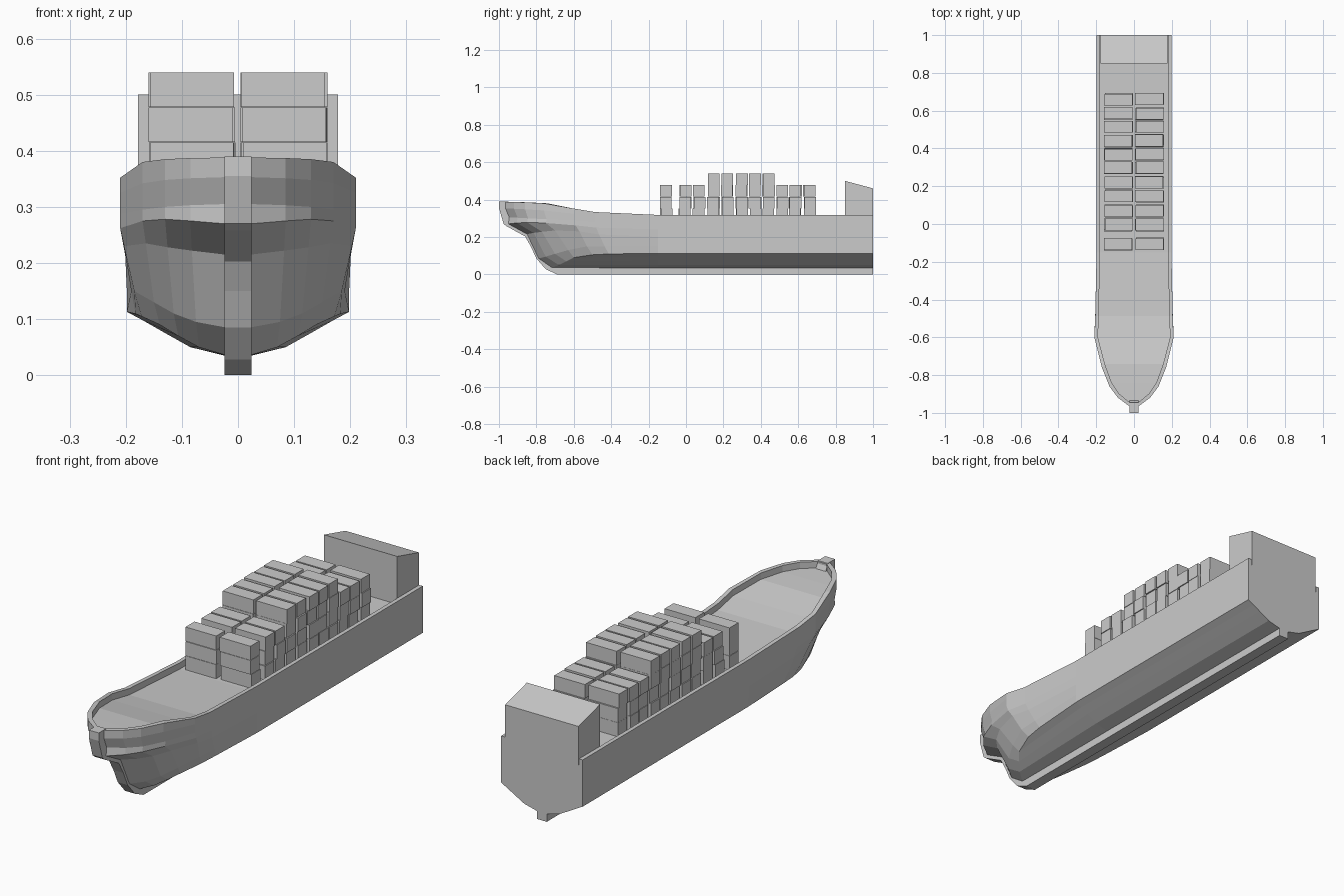
import bpy, bmesh, random
from mathutils import Vector

if "Cube" in bpy.data.objects:
    bpy.data.objects.remove(bpy.data.objects["Cube"])

random.seed(4)
grey = bpy.data.materials.new("light_grey")
grey.diffuse_color = (0.6, 0.6, 0.6, 1)
grey.use_nodes = True
grey.node_tree.nodes["Principled BSDF"].inputs["Base Color"].default_value = grey.diffuse_color


def make_object(name, bm):
    bmesh.ops.remove_doubles(bm, verts=bm.verts, dist=0.0005)
    bmesh.ops.recalc_face_normals(bm, faces=bm.faces)
    mesh = bpy.data.meshes.new(name)
    bm.to_mesh(mesh)
    bm.free()
    mesh.materials.append(grey)
    obj = bpy.data.objects.new(name, mesh)
    bpy.context.collection.objects.link(obj)
    return obj


def face(bm, points):
    bm.faces.new([bm.verts.new(p) for p in points])


def strip(bm, a, b):
    for i in range(len(a) - 1):
        face(bm, (a[i], a[i + 1], b[i + 1], b[i]))


def extrude_profile(name, profile, half_width):
    """Extrude a (y, z) outline symmetrically along x."""
    bm = bmesh.new()
    left = [(-half_width, y, z) for y, z in profile]
    right = [(half_width, y, z) for y, z in profile]
    face(bm, left)
    face(bm, right)
    strip(bm, left + left[:1], right + right[:1])
    return make_object(name, bm)


# Hull waterlines from rim to bottom: bow y, bow z, widest x, midship z
COLS = (0.024, 0.085, 0.13, 0.17, 0.21)
LEVELS = [
    ((-.965, -.92, -.86, -.76, -.60), (.388, .387, .385, .380, .352), .21, .318),
    ((-.965, -.92, -.86, -.76, -.60), (.353, .351, .348, .342, .325), .21, .300),
    ((-.945, -.90, -.845, -.745, -.60), (.305, .303, .300, .295, .288), .21, .270),
    ((-.950, -.905, -.85, -.75, -.59), (.270, .275, .278, .275, .262), .21, .240),
    ((-.850, -.815, -.77, -.70, -.57), (.215, .222, .228, .235, .230), .203, .200),
    ((-.790, -.75, -.70, -.63, -.53), (.085, .095, .110, .130, .150), .185, .150),
    ((-.720, -.68, -.64, -.60, -.50), (.035, .050, .070, .090, .105), .172, .113),
]
BEAM, MID_Y = 0.198, -0.15


def waterline(ys, zs, wide, mid_z):
    row = [Vector((x * wide / .21, y, z)) for x, y, z in zip(COLS, ys, zs)]
    last = row[-1]
    knee = Vector((last.x + (BEAM - last.x) * .4, last.y + (MID_Y - last.y) * .25,
                   last.z + (mid_z - last.z) * .55))
    return ([Vector((0, ys[0], zs[0]))] + row +
            [knee, Vector((BEAM, MID_Y, mid_z)), Vector((BEAM, 1, mid_z))])


rows = [waterline(*level) for level in LEVELS]
bm = bmesh.new()
for upper, lower in zip(rows, rows[1:]):
    strip(bm, upper, lower)

# Hull bottom: long strips from the bow to the stern
bottom = rows[-1]
section = [(0, .035), (.024, .035), (.085, .05), (.135, .078), (.17, .098), (BEAM, .113)]
mid = [Vector((x, MID_Y, z)) for x, z in section]
stern = [Vector((x, 1, z)) for x, z in section]
strip(bm, bottom[:5], mid[:5])
face(bm, (bottom[4], bottom[5], bottom[6], mid[5], mid[4]))
strip(bm, mid, stern)

# Rim, inside of the bulwark and deck
inner = []
for i, p in enumerate(rows[0]):
    back = .02 if i < 5 else 0
    inner.append(Vector((p.x * .91, p.y + back, p.z)))
deck = [p - Vector((0, 0, .028)) for p in inner]
centre = [Vector((0, p.y, p.z)) for p in deck]
strip(bm, rows[0], inner)
strip(bm, inner, deck)
strip(bm, deck, centre)

# Transom
face(bm, [centre[-1], deck[-1], inner[-1]] + [r[-1] for r in rows] + stern[-2::-1])
hull = make_object("hull", bm)
mirror = hull.modifiers.new("mirror", "MIRROR")
mirror.use_clip = True

# Keel and stem bar
extrude_profile("keel_and_stem", [
    (-1, .39), (-1, .355), (-.975, .27), (-.96, .258), (-.86, .203), (-.83, .15),
    (-.80, .085), (-.75, .028), (-.69, 0), (1, 0), (1, .035), (-.65, .037),
    (-.73, .1), (-.80, .215), (-.90, .285), (-.95, .39)], .024)

# Bridge house with sloping roof
extrude_profile("bridge_house", [(.85, .29), (1, .29), (1, .46), (.85, .5)], .178)

# Container stacks, two columns, taller in the middle
ROWS_Y = (-.105, -.005, .07, .148, .222, .297, .37, .442, .515, .585, .66)
TIER = 0.0625
bm = bmesh.new()
for n, y in enumerate(ROWS_Y):
    tiers = 4 if 3 <= n <= 7 else 3
    for side in (-1, 1):
        for t in range(tiers):
            cx = side * .082 + random.uniform(-.003, .003)
            cy = y + random.uniform(-.004, .004)
            box = bmesh.ops.create_cube(bm, size=1)["verts"]
            bmesh.ops.scale(bm, vec=(.149, .062, TIER - .001), verts=box)
            bmesh.ops.translate(bm, vec=(cx, cy, .29 + (t + .5) * TIER), verts=box)
make_object("containers", bm)
